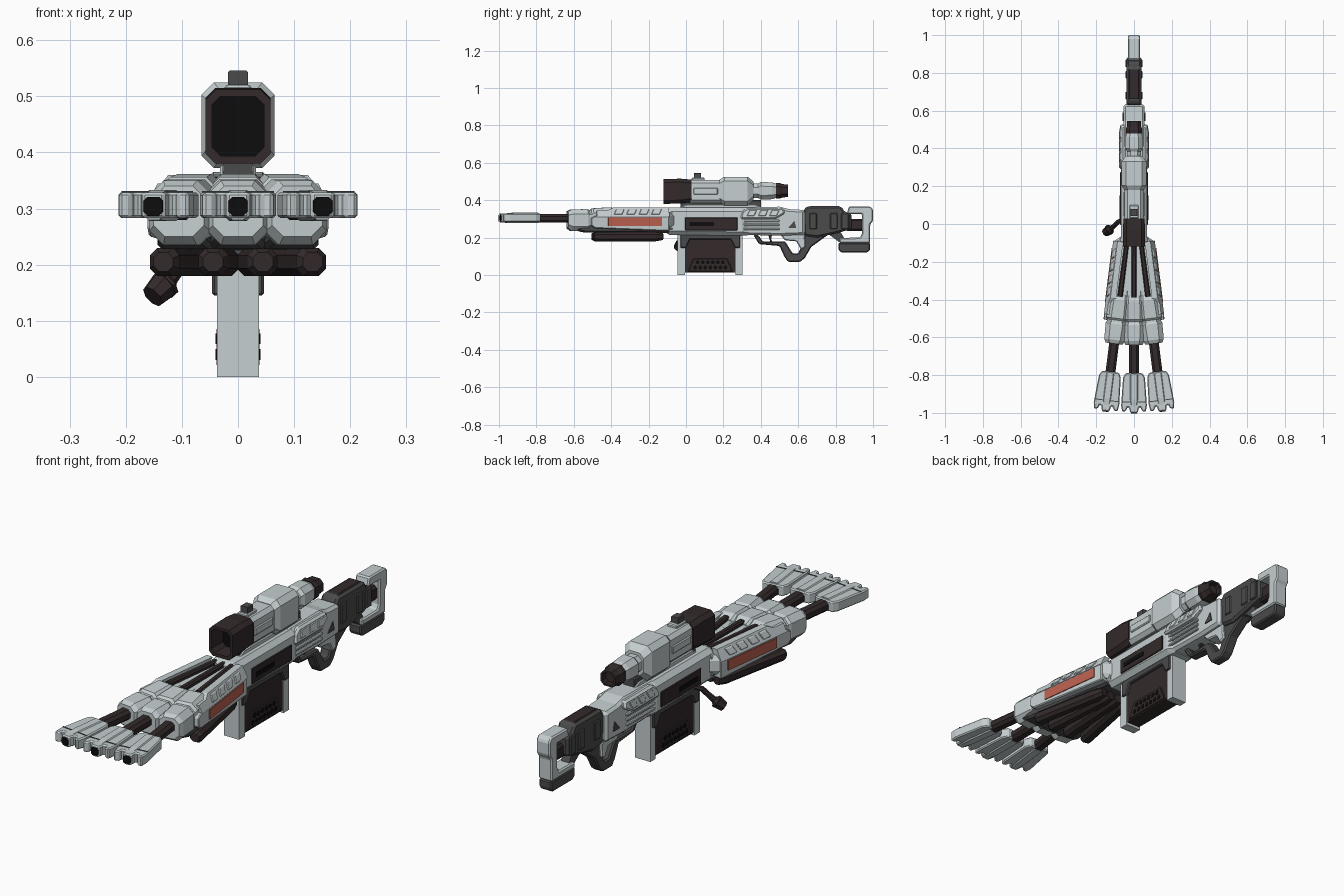
import bpy, bmesh, math
from mathutils import Matrix, Vector


def material(name, rgb):
    m = bpy.data.materials.new(name)
    m.diffuse_color = (*rgb, 1)
    return m


LIGHT = material("pale_grey", (0.56, 0.62, 0.63))
DARK = material("dark_brown", (0.033, 0.023, 0.024))
GREY = material("charcoal", (0.07, 0.07, 0.07))
RED = material("rust_red", (0.5, 0.12, 0.08))
BLACK = material("black", (0.004, 0.004, 0.004))
FAN = 0.126                      # angle between the three barrels
PIVOT = Vector((0, 0.2, 0))


def finish(name, bm, mat, rot=0, bevel=0):
    bmesh.ops.recalc_face_normals(bm, faces=bm.faces)
    if rot:
        bmesh.ops.rotate(bm, verts=bm.verts, cent=PIVOT, matrix=Matrix.Rotation(rot, 3, 'Z'))
    me = bpy.data.meshes.new(name)
    bm.to_mesh(me)
    bm.free()
    me.materials.append(mat)
    ob = bpy.data.objects.new(name, me)
    bpy.context.collection.objects.link(ob)
    if bevel:
        b = ob.modifiers.new("bevel", 'BEVEL')
        b.width, b.segments, b.limit_method = bevel, 1, 'ANGLE'
    return ob


def loft(name, stations, mat, rot=0, x=0):
    """Chamfered box sections (y, half width, z low, z high, chamfer) joined along y."""
    bm = bmesh.new()
    rings = []
    for y, w, a, b, c in stations:
        pts = [(-w + c, a), (w - c, a), (w, a + c), (w, b - c),
               (w - c, b), (-w + c, b), (-w, b - c), (-w, a + c)]
        rings.append([bm.verts.new((x + p, y, z)) for p, z in pts])
    for r, s in zip(rings, rings[1:]):
        for i in range(8):
            j = (i + 1) % 8
            bm.faces.new((r[i], r[j], s[j], s[i]))
    bm.faces.new(rings[0])
    bm.faces.new(rings[-1])
    return finish(name, bm, mat, rot)


def prism(name, pts, a, b, mat, rot=0, axis='x', bevel=0, lean=0):
    """Profile in (y, z) pushed along x, or in (x, y) pushed along z."""
    bm = bmesh.new()
    place = ((lambda p, d: (d - math.copysign(lean, d) * (p[1] - 0.315), p[0], p[1]))
             if axis == 'x' else (lambda p, d: (p[0], p[1], d)))
    lo, hi = ([bm.verts.new(place(p, d)) for p in pts] for d in (a, b))
    n = len(pts)
    for i in range(n):
        bm.faces.new((lo[i], lo[(i + 1) % n], hi[(i + 1) % n], hi[i]))
    bm.faces.new(lo)
    bm.faces.new(hi)
    return finish(name, bm, mat, rot, bevel)


def sides(name, pts, a, b, mat, fan=0, **kw):
    for s, tag in ((1, "right"), (-1, "left")):
        prism(f"{name}_{tag}", pts, s * a, s * b, mat, rot=s * fan, **kw)


def rect(y0, y1, z0, z1):
    return [(y0, z0), (y1, z0), (y1, z1), (y0, z1)]


def slant(y, w, z0, z1, k=0.015):
    return [(y, z0), (y + w, z0), (y + w + k, z1), (y + k, z1)]


# three fanned barrels with flared muzzles
half = [(0.045, -0.79), (0.058, -0.815), (0.068, -0.96), (0.062, -0.995),
        (0.042, -0.99), (0.036, -0.972), (0.026, -0.972), (0.02, -1.0)]
outline = half + [(-px, py) for px, py in reversed(half)]
for k in (-1, 0, 1):
    r = k * FAN
    prism("muzzle", outline, 0.283, 0.329, LIGHT, r, 'z', bevel=0.01)
    loft("muzzle_spine", [(-0.995, 0.018, 0.28, 0.326, .008), (-0.93, 0.026, 0.278, 0.333, .01),
                          (-0.8, 0.026, 0.278, 0.333, .01)], LIGHT, r)
    loft("muzzle_bore", [(-1.003, 0.017, 0.287, 0.321, .007), (-0.95, 0.017, 0.287, 0.321, .007)], BLACK, r)
    prism("muzzle_groove", [(-.064, -.945), (.064, -.945), (.064, -.94), (-.064, -.94)], 0.329, 0.331, GREY, r, 'z')
    loft("barrel", [(-0.8, 0.026, 0.28, 0.325, .012), (-0.58, 0.026, 0.28, 0.325, .012)], DARK, r)
    loft("barrel_sleeve", [(-0.64, .045, .25, .34, .02), (-0.62, .055, .235, .35, .025),
                           (-0.535, .058, .235, .352, .025), (-0.525, .053, .24, .347, .025),
                           (-0.515, .053, .25, .347, .025), (-0.505, .058, .26, .356, .025),
                           (-0.41, .055, .265, .362, .025), (-0.38, .046, .265, .345, .02)], LIGHT, r)
    loft("barrel_bed", [(-0.4, .045, .25, .34, .01), (-0.08, .04, .24, .34, .01)], LIGHT, r)
    loft("cooling_rod", [(-0.39, .014, .325, .357, .006), (-0.08, .012, .325, .357, .006)], DARK, r)
    loft("under_bed", [(-0.6, .04, .24, .275, .008), (-0.55, .05, .228, .275, .008),
                       (-0.1, .04, .225, .275, .008)], GREY, r)

# dark tubes below the barrels
for a in (-0.19, -0.063, 0.063, 0.19):
    loft("under_tube", [(-0.505, .018, .188, .222, .01), (-0.49, .027, .18, .23, .013),
                        (-0.17, .025, .18, .23, .013), (-0.13, .018, .187, .223, .01)], DARK, a)

# fore-end side panels with slanted vents and red strips
sides("fore_panel", [(-.52, .265), (-.5, .25), (-.1, .235), (-.1, .315), (-.5, .315), (-.52, .305)],
      .03, .072, LIGHT, FAN, bevel=0.004)
sides("fore_shoulder", [(-.49, .313), (-.1, .313), (-.1, .36), (-.4, .36), (-.43, .345), (-.49, .345)],
      .042, .072, LIGHT, FAN, lean=0.5)
sides("red_strip", rect(-.43, -.14, .262, .306), .07, .076, RED, FAN)
for i in range(4):
    sides("fore_vent", slant(-.40 + i * .067, .045, .322, .352), .066, .077, LIGHT, FAN, lean=0.5, bevel=.003)

# receiver
loft("receiver", [(-0.12, .055, .235, .35, .015), (-0.09, .068, .215, .36, .02), (0.3, .068, .21, .36, .02),
                  (0.33, .055, .21, .355, .015)], LIGHT)
loft("receiver_collar", [(-.14, .105, .25, .335, .02), (-.09, .105, .25, .335, .02), (-.06, .06, .25, .335, .02)], LIGHT)
sides("ejection_panel", rect(-.005, .275, .238, .308), .066, .073, DARK, bevel=.003)
sides("ejection_slot", rect(.02, .15, .262, .282), .072, .076, BLACK)
prism("rear_receiver", [(.28, .36), (.5, .365), (.55, .352), (.635, .347), (.635, .215), (.5, .21), (.28, .215)],
      -.056, .056, LIGHT, bevel=.012)
sides("rear_shoulder", [(.29, .30), (.48, .30), (.53, .33), (.52, .358), (.33, .358), (.3, .34)],
      .03, .078, LIGHT, bevel=.008, lean=.25)
for i in range(3):
    sides("rear_vent", slant(.325 + i * .06, .04, .315, .348), .07, .081, LIGHT, lean=.25, bevel=.003)
for z in (.24, .262, .284):
    sides("rear_rib", rect(.3, .5, z, z + .012), .05, .066, LIGHT, bevel=.003)
sides("rear_badge_wedge", [(.545, .25), (.59, .25), (.58, .29)], .055, .06, GREY)
prism("grip_wedge", [(.5, .22), (.635, .22), (.64, .15), (.615, .135), (.59, .18), (.53, .185)], -.035, .035, LIGHT, bevel=.005)

# magazine
for y0, y1, n in ((-.045, -.005, "front"), (.265, .302, "rear")):
    prism("magazine_rail_" + n, rect(y0, y1, 0, .225), -.037, .037, LIGHT)
prism("magazine_core", rect(-.01, .27, .012, .22), -.033, .033, DARK)
prism("magazine_well", [(-.03, .225), (-.03, .145), (0, .145), (.02, .19), (.24, .19), (.262, .145), (.29, .145), (.29, .225)],
      -.046, .046, GREY, bevel=.004)
sides("magazine_plate", [(.01, .018), (.25, .018), (.22, .088), (.04, .088)], .03, .038, DARK, bevel=.003)
for row, n in ((.04, 7), (.068, 6)):
    for i in range(n):
        c = .13 + (i - (n - 1) / 2) * .027
        hexagon = [(c + .011 * math.cos(t * math.pi / 3), row + .011 * math.sin(t * math.pi / 3)) for t in range(6)]
        sides("magazine_hex", hexagon, .036, .04, BLACK)

# bent bolt handle on the left
path = [(-.05, .03, .235), (-.085, .01, .225), (-.105, -.01, .195), (-.122, -.025, .172),
        (-.13, -.03, .165), (-.15, -.045, .145)]
radii = [.012, .012, .012, .014, .028, .022]
for i in range(5):
    p, q = Vector(path[i]), Vector(path[i + 1])
    d = q - p
    bm = bmesh.new()
    bmesh.ops.create_cone(bm, cap_ends=True, segments=8, radius1=radii[i], radius2=radii[i + 1], depth=d.length + .006,
                          matrix=Matrix.Translation((p + q) / 2) @ d.to_track_quat('Z', 'Y').to_matrix().to_4x4())
    finish("bolt_handle", bm, DARK)

# trigger, guard and grip
prism("grip_and_guard", [(.36, .215), (.39, .165), (.5, .155), (.525, .1), (.545, .07), (.61, .07), (.635, .09),
                         (.67, .15), (.76, .215), (.76, .25), (.63, .25), (.63, .18), (.6, .115), (.57, .115),
                         (.53, .18), (.41, .18), (.385, .215)], -.024, .024, GREY, bevel=.006)
prism("trigger", [(.44, .215), (.46, .215), (.455, .19), (.465, .172), (.45, .178)], -.008, .008, DARK)

# stock
prism("stock_body", [(.625, .34), (.645, .367), (.83, .367), (.85, .335), (.885, .33), (.885, .245),
                     (.8, .222), (.7, .2), (.63, .21)], -.04, .04, GREY, bevel=.01)
prism("cheek_rest", [(.65, .345), (.66, .37), (.82, .37), (.83, .345)], -.03, .03, DARK, bevel=.006)
for y in (.66, .77, .83):
    sides("stock_strap", rect(y, y + .04, .245, .33), .035, .046, GREY, bevel=.004)
prism("butt_frame", [(.86, .325), (.87, .366), (.985, .366), (1, .35), (1, .29), (.985, .27), (.985, .17), (.82, .17),
                     (.82, .198), (.93, .2), (.94, .22), (.94, .325)], -.033, .033, LIGHT, bevel=.006)
loft("stock_rod", [(.86, .02, .235, .3, .01), (.95, .02, .235, .3, .01)], DARK)
prism("stock_strut", [(.76, .22), (.82, .24), (.85, .19), (.82, .175)], -.02, .02, GREY)
prism("butt_foot", [(.815, .135), (.83, .12), (.97, .12), (.985, .135), (.985, .172), (.815, .172)], -.03, .03, GREY, bevel=.006)

# scope
loft("scope_mount", [(-.03, .026, .35, .4, .005), (.4, .026, .35, .4, .005)], GREY)
prism("scope_base", [(-.04, .355), (.42, .355), (.37, .378), (.0, .378)], -.032, .032, LIGHT, bevel=.004)
loft("scope_hood", [(.03, .056, .39, .51, .018), (-.03, .058, .382, .515, .018), (-.12, .058, .38, .512, .018),
                    (-.12, .046, .394, .50, .015), (.0, .046, .394, .50, .015)], DARK)
loft("scope_lens", [(-.04, .046, .394, .50, .015), (-.03, .046, .394, .50, .015)], BLACK)
loft("scope_body", [(.02, .05, .385, .508, .016), (.19, .05, .385, .508, .016)], LIGHT)
sides("scope_side_rail", rect(.04, .17, .43, .465), .045, .056, LIGHT, bevel=.004)
loft("scope_housing", [(.18, .052, .39, .51, .02), (.205, .065, .372, .525, .022), (.33, .065, .372, .525, .022),
                       (.36, .045, .40, .50, .02)], LIGHT)
loft("scope_neck", [(.35, .038, .412, .488, .02), (.385, .038, .412, .488, .02), (.40, .047, .403, .497, .022),
                    (.46, .045, .405, .495, .022), (.49, .036, .415, .485, .018)], LIGHT)
loft("eyepiece", [(.48, .042, .41, .492, .02), (.5, .044, .408, .492, .02), (.515, .038, .414, .486, .018),
                  (.545, .036, .417, .483, .016), (.545, .027, .425, .475, .012), (.52, .027, .425, .475, .012)], DARK)
prism("scope_knob_base", rect(.03, .1, .5, .52), -.024, .024, LIGHT, bevel=.004)
loft("scope_knob", [(.042, .018, .515, .546, .003), (.08, .018, .515, .546, .003)], GREY)
